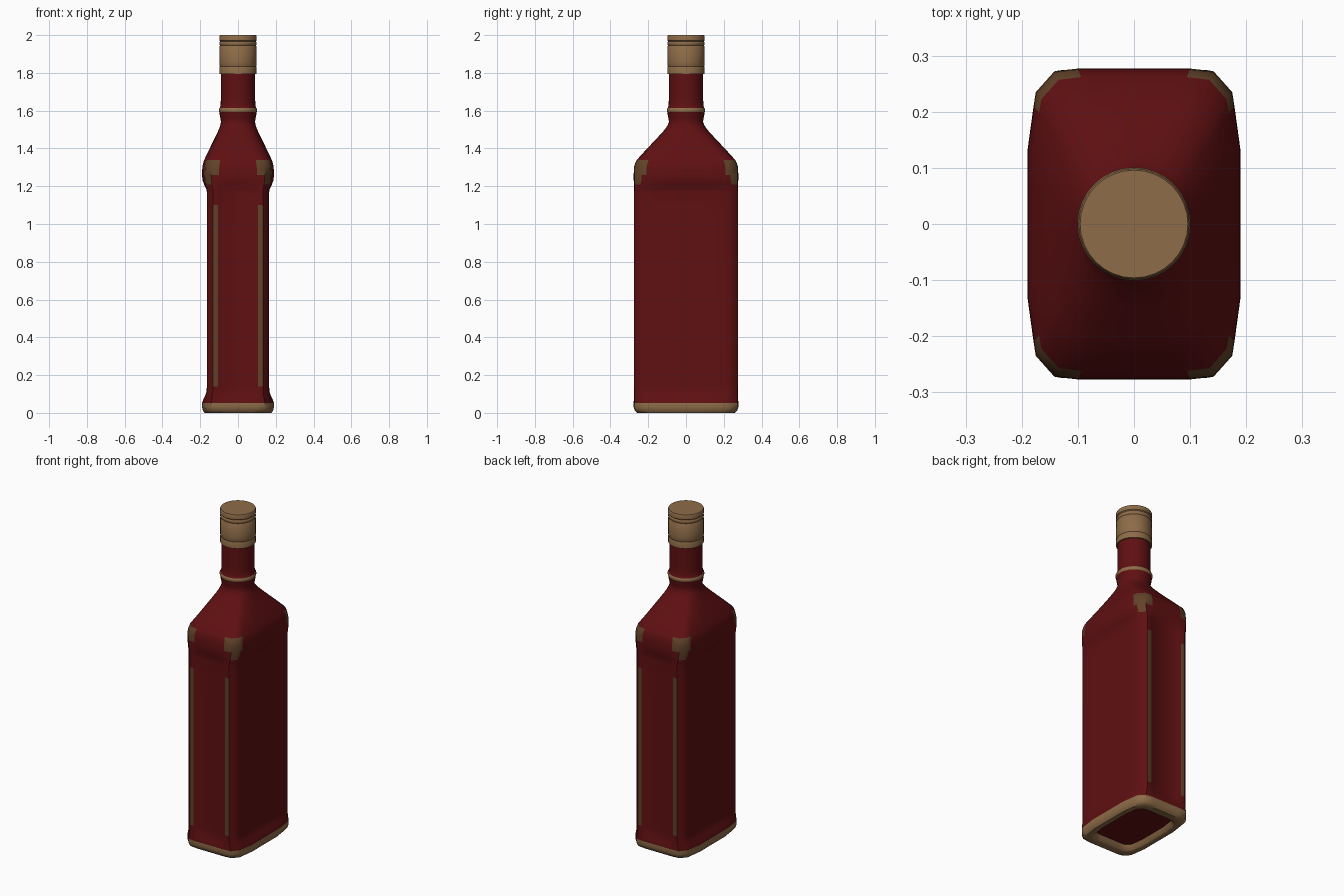
import bpy, bmesh, math

if "Cube" in bpy.data.objects:
    bpy.data.objects.remove(bpy.data.objects["Cube"])


def material(name, rgb):
    m = bpy.data.materials.new(name)
    m.diffuse_color = (*rgb, 1)
    m.use_nodes = True
    m.node_tree.nodes["Principled BSDF"].inputs["Base Color"].default_value = m.diffuse_color
    return m


RED = material("deep red", (0.115, 0.005, 0.006))
TAN = material("tan", (0.27, 0.15, 0.065))
BROWN = material("worn brown", (0.12, 0.055, 0.022))

# One quarter of each cross-section, from +x round to +y (9 points)
WIDE = [(.19, 0), (.19, .065), (.19, .13), (.179, .21), (.175, .235),
        (.142, .272), (.10, .277), (.08, .277), (0, .277)]
BODY = [(.165, 0), (.165, .08), (.165, .16), (.164, .225), (.157, .25),
        (.132, .274), (.106, .274), (.088, .264), (0, .264)]
ROUND = [(math.cos(i * math.pi / 16), math.sin(i * math.pi / 16)) for i in range(9)]


def blend(a, b, t):
    return [(p[0] + (q[0] - p[0]) * t, p[1] + (q[1] - p[1]) * t) for p, q in zip(a, b)]


def scaled(sec, s):
    return [(x * s, y * s) for x, y in sec]


def full_ring(q):
    half = q + [(-x, y) for x, y in reversed(q[:-1])]
    return half + [(-x, -y) for x, y in half[1:-1]]


def loft(name, rings, colour, mats):
    """Skin a stack of (z, quarter section); colour(quarter segment, z) picks the material."""
    bm = bmesh.new()
    loops = [[bm.verts.new((x, y, z)) for x, y in full_ring(q)] for z, q in rings]
    n = len(loops[0])
    for k, (a, b) in enumerate(zip(loops, loops[1:])):
        for s in range(n):
            f = bm.faces.new((a[s], a[(s + 1) % n], b[(s + 1) % n], b[s]))
            seg = s % 16
            f.material_index = colour(min(seg, 15 - seg), (rings[k][0] + rings[k + 1][0]) / 2)
    bm.faces.new(loops[0][::-1])
    bm.faces.new(loops[-1])
    bmesh.ops.recalc_face_normals(bm, faces=bm.faces)
    me = bpy.data.meshes.new(name)
    bm.to_mesh(me)
    bm.free()
    for m in mats:
        me.materials.append(m)
    ob = bpy.data.objects.new(name, me)
    bpy.context.collection.objects.link(ob)
    bpy.ops.object.select_all(action='DESELECT')
    ob.select_set(True)
    bpy.context.view_layer.objects.active = ob
    bpy.ops.object.shade_smooth_by_angle(angle=math.radians(40))
    return ob


# Glass: hollow underside, flared foot, recessed body, shoulder, neck
rings = [(.03, scaled(WIDE, .70)), (.004, scaled(WIDE, .76)), (0, scaled(WIDE, .80)),
         (0, scaled(WIDE, .93)), (.012, scaled(WIDE, .98)), (.03, WIDE), (.052, WIDE)]
rings += [(z, blend(WIDE, BODY, t)) for z, t in
          ((.07, .2), (.09, .65), (.115, .95), (.14, 1), (1.10, 1), (1.17, 1),
           (1.185, .9), (1.21, .4), (1.235, .05))]
rings += [(1.26, WIDE), (1.30, scaled(WIDE, .995)), (1.32, scaled(WIDE, .975))]
top, neck = scaled(WIDE, .945), scaled(ROUND, .09)
rings += [(z, blend(top, neck, t)) for z, t in
          ((1.338, 0), (1.40, .33), (1.46, .66), (1.50, .87), (1.52, .95), (1.54, 1))]
rings += [(z, scaled(ROUND, r)) for z, r in
          ((1.56, .093), (1.58, .097), (1.592, .098), (1.597, .101), (1.608, .101),
           (1.613, .097), (1.63, .092), (1.66, .091), (1.81, .09))]


def glass_colour(seg, z):
    if .592 < z - 1 < .612 or z < .05:
        return 1                                   # neck ring and foot rim
    if seg == 5 and .14 < z < 1.10:
        return 2                                   # worn strips on the narrow sides
    if 1.22 < z < 1.34 and (seg == 4 or (seg in (3, 5) and z > 1.27)):
        return 2                                   # worn shoulder corners
    return 0


bottle = loft("bottle_glass", rings, glass_colour, [RED, TAN, BROWN])
bottle.data.polygons[len(bottle.data.polygons) - 2].material_index = 0   # underside stays red

# Cap with pressed grooves
cap_profile = [(1.795, .092), (1.795, .098), (1.83, .098), (1.834, .096), (1.838, .098),
               (1.86, .098), (1.94, .098), (1.945, .094), (1.95, .098), (1.962, .098),
               (1.967, .094), (1.972, .099), (1.994, .099), (2.0, .096)]
loft("cap", [(z, scaled(ROUND, r)) for z, r in cap_profile], lambda s, z: 0, [TAN])
